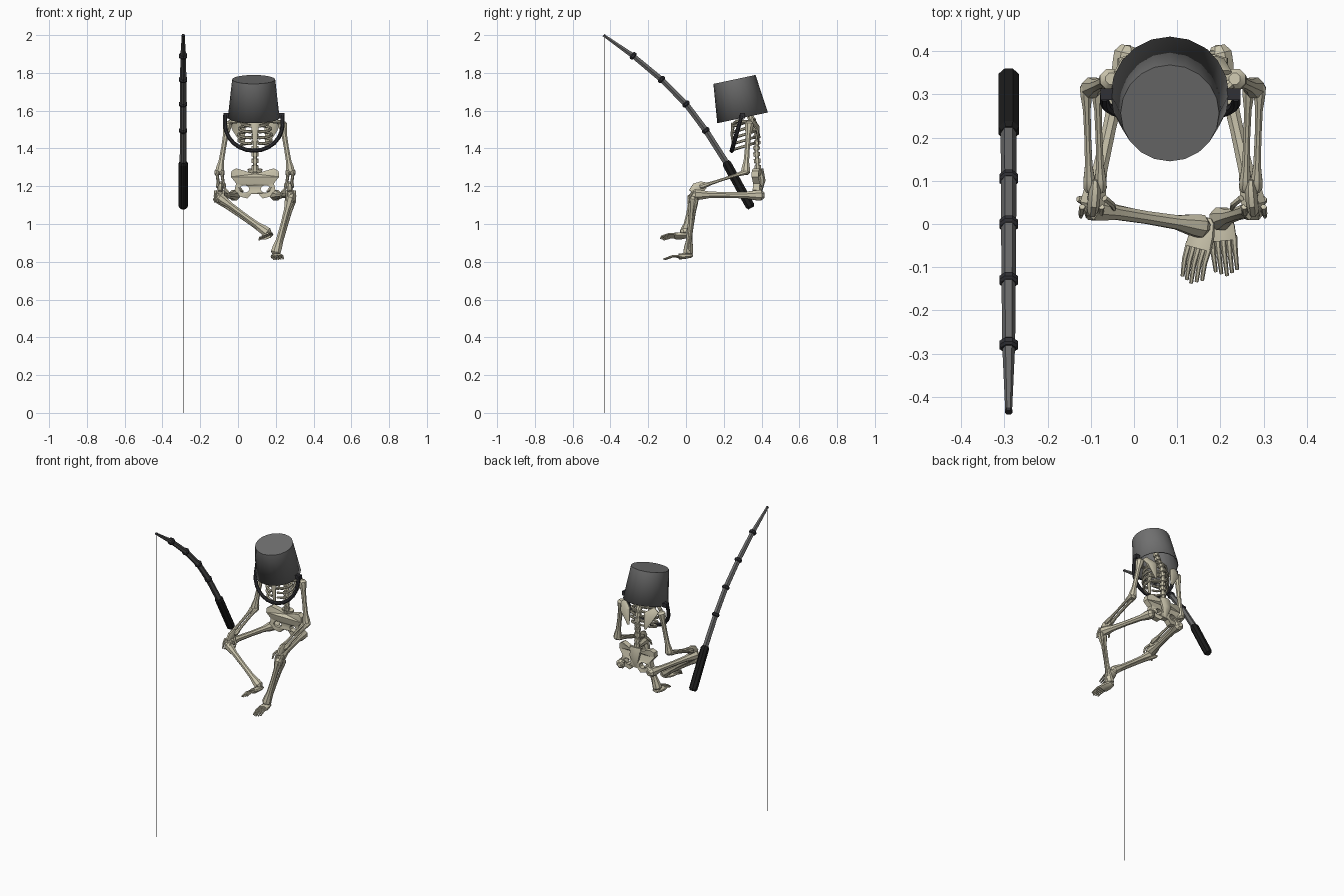
import bpy, bmesh, math
from mathutils import Vector

cube = bpy.data.objects.get("Cube")
if cube:
    bpy.data.objects.remove(cube, do_unlink=True)


def material(name, rgb):
    m = bpy.data.materials.new(name)
    m.use_nodes = True
    m.diffuse_color = (*rgb, 1)
    m.node_tree.nodes["Principled BSDF"].inputs["Base Color"].default_value = (*rgb, 1)
    return m


BONE = material("bone", (0.60, 0.56, 0.42))
STEEL = material("bucket grey", (0.16, 0.16, 0.16))
POLE = material("rod grey", (0.14, 0.14, 0.14))
DARK = material("dark fittings", (0.03, 0.03, 0.035))
BLACK = material("grip black", (0.012, 0.012, 0.012))
CX = 0.09  # middle of the seated figure


def add(name, mesh, mat, smooth=35):
    ob = bpy.data.objects.new(name, mesh)
    bpy.context.scene.collection.objects.link(ob)
    mesh.materials.append(mat)
    if smooth:
        bpy.ops.object.select_all(action="DESELECT")
        ob.select_set(True)
        bpy.context.view_layer.objects.active = ob
        bpy.ops.object.shade_smooth_by_angle(angle=math.radians(smooth))
    return ob


def tube(name, pts, radii, mat=BONE, sides=8, flat=1.0, ref=None, smooth=35):
    """Loft rings of the given radii along a path; flat squashes along ref."""
    pts = [Vector(p) for p in pts]
    if isinstance(radii, (int, float)):
        radii = [radii] * len(pts)
    last = len(pts) - 1
    tans = [(pts[min(i + 1, last)] - pts[max(i - 1, 0)]).normalized() for i in range(last + 1)]
    if ref is None:
        axes = [Vector((1, 0, 0)), Vector((0, 1, 0)), Vector((0, 0, 1))]
        ref = min(axes, key=lambda a: max(abs(t.dot(a)) for t in tans))
    bm = bmesh.new()
    rings = []
    for p, t, r in zip(pts, tans, radii):
        u = t.cross(Vector(ref)).normalized()
        v = u.cross(t)
        angs = [math.tau * (k + 0.5) / sides for k in range(sides)]
        rings.append([bm.verts.new(p + u * r * math.cos(a) + v * r * flat * math.sin(a)) for a in angs])
    for a, b in zip(rings, rings[1:]):
        for k in range(sides):
            j = (k + 1) % sides
            bm.faces.new((a[k], a[j], b[j], b[k]))
    bm.faces.new(rings[0])
    bm.faces.new(rings[-1])
    bmesh.ops.recalc_face_normals(bm, faces=bm.faces)
    mesh = bpy.data.meshes.new(name)
    bm.to_mesh(mesh)
    bm.free()
    return add(name, mesh, mat, smooth)


def bone(name, a, b, r):
    """Long bone with knobbed ends."""
    a, b = Vector(a), Vector(b)
    steps = (-0.05, 0, 0.08, 0.22, 0.5, 0.78, 0.92, 1, 1.05)
    knobs = (0.8, 1.45, 1.35, 0.9, 0.8, 0.9, 1.35, 1.45, 0.8)
    tube(name, [a.lerp(b, s) for s in steps], [r * k for k in knobs])


# Fishing rod: straight sections between collars, grip and hanging line
RX = -0.29
joints = [Vector((RX, y, z)) for y, z in
          ((0.21, 1.33), (0.105, 1.495), (0, 1.635), (-0.13, 1.765), (-0.28, 1.89), (-0.43, 1.995))]
widths = (0.0185, 0.018, 0.0175, 0.0165, 0.015, 0.008)
for i in range(5):
    tube("rod_section", joints[i:i + 2], widths[i:i + 2], POLE, 6, smooth=0)
for i in range(1, 5):
    d = (joints[i + 1] - joints[i - 1]).normalized() * 0.011
    tube("rod_collar", [joints[i] + d * k for k in (-1, -0.5, 0.5, 1)],
         [0.017, 0.023, 0.023, 0.017], DARK, 8, smooth=0)
butt = Vector((RX, 0.345, 1.085))
tube("rod_grip", [butt.lerp(joints[0], s) for s in (0, 0.05, 0.95, 1)],
     [0.018, 0.026, 0.026, 0.019], BLACK, 8, smooth=0)
tip = joints[-1]
tube("rod_tip", [tip, tip + Vector((0, -0.006, 0.005))], 0.009, DARK, 6, smooth=0)
tube("fishing_line", [(RX, -0.43, 0), (RX, -0.43, 1.995)], 0.0018, BLACK, 4, smooth=0)

# Upturned bucket over the head, open below
bm = bmesh.new()
bmesh.ops.create_cone(bm, cap_ends=True, segments=20, radius1=0.137, radius2=0.114, depth=0.207)
bmesh.ops.delete(bm, geom=[f for f in bm.faces if f.normal.z < -0.9], context="FACES_ONLY")
mesh = bpy.data.meshes.new("bucket")
bm.to_mesh(mesh)
bm.free()
bucket = add("bucket", mesh, STEEL)
bucket.location = (0.083, 0.278, 1.664)
bucket.rotation_euler.x = math.radians(12)
wall = bucket.modifiers.new("wall", "SOLIDIFY")
wall.thickness = 0.006

# Bucket handle and its mounts
swing = Vector((0, -0.055, -0.195)) / 0.203
pivot = Vector((0.084, 0.295, 1.575))
arc = [pivot + Vector((0.152, 0, 0))]
for k in range(13):
    a = math.pi * k / 12
    arc.append(pivot + Vector((0.152 * math.cos(a), 0, 0)) + swing * (0.05 + 0.145 * math.sin(a)))
arc.append(pivot - Vector((0.152, 0, 0)))
tube("bucket_handle", arc, 0.0115, DARK, 8)
for s in (-1, 1):
    tube("handle_mount", [pivot + Vector((s * x, 0.005, -0.002)) for x in (0.128, 0.162)],
         0.019, DARK, 4, smooth=0)

# Spine
spine = [Vector((CX, y, z)) for y, z in
         ((0.385, 1.25), (0.378, 1.32), (0.372, 1.39), (0.378, 1.45), (0.365, 1.52), (0.335, 1.58), (0.305, 1.65))]
tube("spine", spine, 0.012)
for a, b in zip(spine, spine[1:]):
    for s in (0.2, 0.7):
        p, d = a.lerp(b, s), (b - a) * 0.16
        tube("vertebra", [p - d, p + d], 0.019, smooth=0)

# Rib cage
tube("sternum", [(CX, 0.25, 1.535), (CX, 0.243, 1.47), (CX, 0.252, 1.395)],
     [0.024, 0.015, 0.01], flat=0.5, ref=(0, 1, 0))
for i in range(5):
    z = 1.535 - 0.031 * i
    w = (0.07, 0.085, 0.09, 0.088, 0.08)[i]
    for s in (-1, 1):
        path = []
        for k in range(8):
            a = math.pi * (0.03 + 0.9 * k / 7)
            path.append((CX + s * w * math.sin(a), 0.307 + 0.058 * math.cos(a), z + 0.018 * math.cos(a)))
        tube("rib", path, 0.0075, sides=6, ref=(0, 0, 1))

# Pelvis plate with two openings
half = [(0, 1.265), (0.05, 1.28), (0.1, 1.295), (0.125, 1.28), (0.128, 1.25), (0.1, 1.215),
        (0.108, 1.18), (0.08, 1.145), (0.04, 1.135), (0.018, 1.16)]
loops = [half + [(-x, z) for x, z in reversed(half[1:])]]
for s in (-1, 1):
    loops.append([(s * 0.056 + 0.026 * math.cos(a), 1.185 + 0.02 * math.sin(a))
                  for a in (math.tau * k / 10 for k in range(10))])
curve = bpy.data.curves.new("pelvis_outline", "CURVE")
curve.dimensions = "2D"
curve.fill_mode = "BOTH"
curve.extrude = 0.018
for loop in loops:
    spline = curve.splines.new("POLY")
    spline.points.add(len(loop) - 1)
    for p, (x, z) in zip(spline.points, loop):
        p.co = (x, z, 0, 1)
    spline.use_cyclic_u = True
outline = bpy.data.objects.new("pelvis_outline", curve)
bpy.context.scene.collection.objects.link(outline)
mesh = bpy.data.meshes.new_from_object(outline.evaluated_get(bpy.context.evaluated_depsgraph_get()))
bpy.data.objects.remove(outline, do_unlink=True)
mesh.materials.clear()
for v in mesh.vertices:
    x, z, d = v.co
    v.co = (CX + x, 0.385 - d - 1.2 * x * x, z)
add("pelvis", mesh, BONE)
tube("sacrum", [(CX, 0.39, 1.29), (CX, 0.405, 1.23), (CX, 0.395, 1.16)],
     [0.042, 0.035, 0.01], flat=0.5, ref=(0, 1, 0))

# Limbs, mirrored about the body; only the shins and feet differ
feet = {
    -1: (Vector((0.155, -0.005, 0.955)), Vector((-0.25, -1, -0.05)), Vector((0.92, -0.2, 0.38))),
    1: (Vector((0.2, 0.012, 0.85)), Vector((0.1, -1, -0.08)), Vector((1, 0.1, 0.08))),
}
for s in (-1, 1):
    side = "left" if s > 0 else "right"

    def at(x, y, z):
        return Vector((CX + s * x, y, z))

    # Shoulder and arm
    tube(side + "_collarbone", [at(0.015, 0.255, 1.53), at(0.07, 0.27, 1.545), at(0.135, 0.325, 1.54)],
         [0.011, 0.009, 0.012])
    tube(side + "_shoulder_blade", [at(0.12, 0.35, 1.55), at(0.085, 0.378, 1.51), at(0.06, 0.385, 1.42)],
         [0.022, 0.04, 0.008], flat=0.3, ref=(0, 1, 0))
    elbow, wrist = at(0.188, 0.315, 1.275), at(0.18, 0.085, 1.2)
    bone(side + "_upper_arm", at(0.145, 0.335, 1.53), elbow, 0.0175)
    for off in (-0.013, 0.013):
        shift = Vector((off, 0, 0))
        bone(side + "_forearm_bone", elbow + shift, wrist + shift, 0.0105)

    # Hand draped over the knee
    tube(side + "_palm", [wrist + Vector((0, 0.02, 0.005)), wrist, at(0.183, 0.055, 1.19), at(0.186, 0.035, 1.165)],
         [0.018, 0.029, 0.031, 0.026], flat=0.5)
    for k in range(4):
        x = 0.165 + 0.015 * k
        tube(side + "_finger", [at(x, 0.04, 1.175), at(x + 0.002, 0.024, 1.15), at(x + 0.003, 0.017, 1.115)],
             [0.007, 0.0065, 0.0045], sides=6)
    tube(side + "_thumb", [at(0.158, 0.06, 1.185), at(0.14, 0.045, 1.165), at(0.136, 0.035, 1.135)],
         [0.008, 0.007, 0.005], sides=6)

    # Leg
    hip, knee = at(0.108, 0.395, 1.152), at(0.187, 0.045, 1.155)
    bone(side + "_thigh", hip, knee, 0.021)
    bone(side + "_hip_ball", at(0.075, 0.385, 1.185), hip, 0.015)
    ankle, d, w = feet[s]
    bone(side + "_shin", knee - Vector((0, 0.01, 0.015)), ankle, 0.0195)
    bone(side + "_calf_bone", knee + Vector((s * 0.02, 0.01, -0.03)), ankle + w * s * 0.016, 0.008)

    # Foot with long toes
    d, w = d.normalized(), w.normalized()
    up = w.cross(d)
    up = up if up.z > 0 else -up
    sole = ankle - up * 0.018
    tube(side + "_foot", [sole - d * 0.022, sole - d * 0.012, sole + d * 0.02, sole + d * 0.052],
         [0.014, 0.025, 0.032, 0.033], flat=0.5, ref=up)
    for k in range(-2, 3):
        root = sole + d * 0.042 + w * 0.013 * k
        end = sole + d * (0.135 - 0.006 * abs(k)) + w * 0.0125 * k
        tube(side + "_toe", [root, root.lerp(end, 0.5) + up * 0.004, end - up * 0.008],
             [0.0075, 0.006, 0.0045], sides=6)
